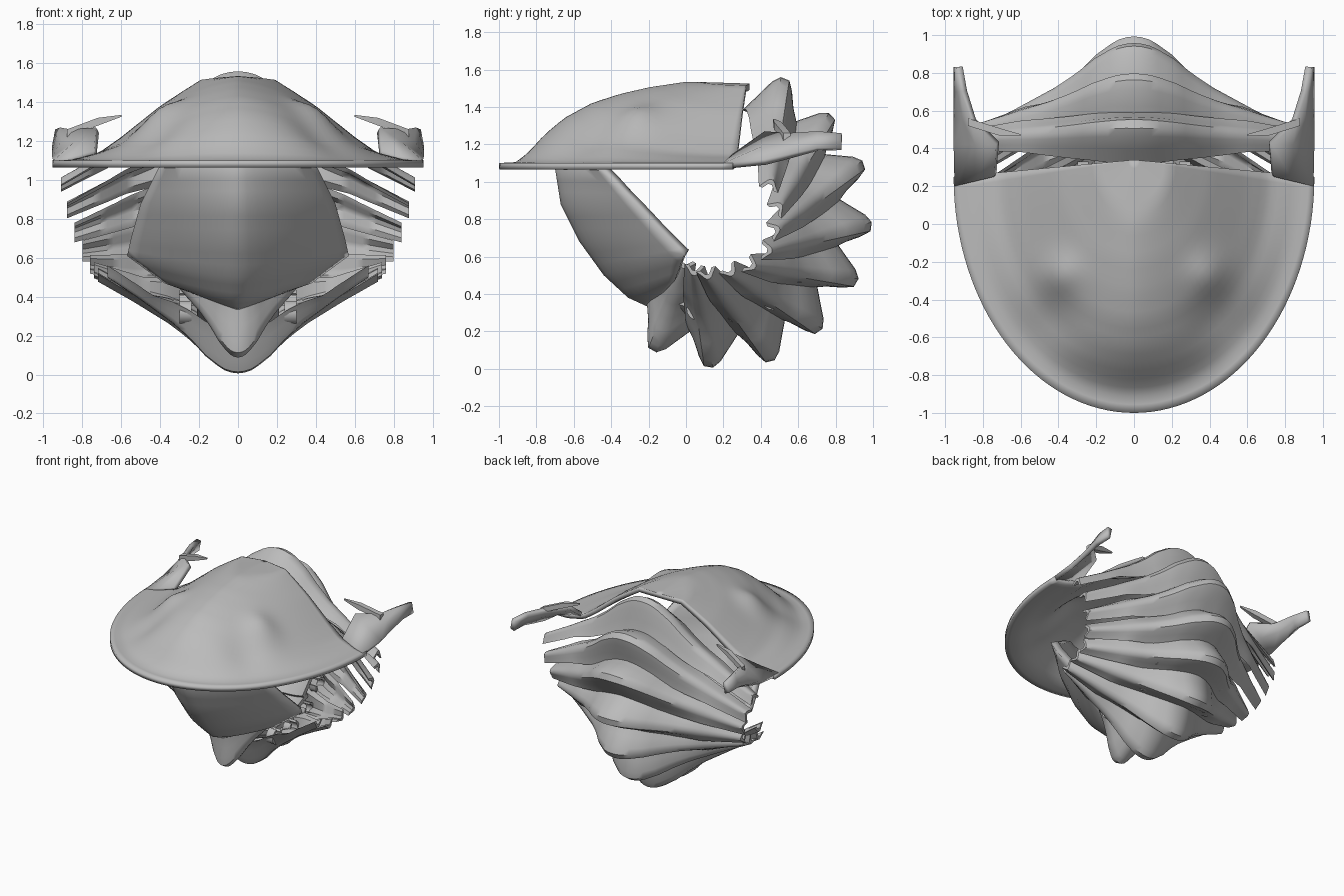
import bpy, bmesh, math
from mathutils import Vector

cube = bpy.data.objects.get("Cube")
if cube:
    bpy.data.objects.remove(cube)

stone = bpy.data.materials.new("stone_grey")
stone.use_nodes = True
stone.diffuse_color = (0.5, 0.5, 0.5, 1)
stone.node_tree.nodes["Principled BSDF"].inputs["Base Color"].default_value = (0.5, 0.5, 0.5, 1)


def lerp_table(table, u):
    """Read a list of (key, value...) rows at u."""
    for a, b in zip(table, table[1:]):
        if u <= b[0]:
            k = (u - a[0]) / (b[0] - a[0])
            return [p + (q - p) * k for p, q in zip(a[1:], b[1:])]
    return list(table[-1][1:])


def add_object(name, bm):
    mesh = bpy.data.meshes.new(name)
    bm.to_mesh(mesh)
    bm.free()
    obj = bpy.data.objects.new(name, mesh)
    bpy.context.collection.objects.link(obj)
    mesh.materials.append(stone)
    bpy.ops.object.select_all(action='DESELECT')
    obj.select_set(True)
    bpy.context.view_layer.objects.active = obj
    bpy.ops.object.shade_smooth_by_angle(angle=math.radians(40))
    return obj


def loft(name, rows, facing=None, thickness=0):
    """Skin rows of points: a capped solid, or a thick shell when facing is given."""
    bm = bmesh.new()
    grid = [[bm.verts.new(p) for p in row] for row in rows]
    n = len(rows[0])
    for a, b in zip(grid, grid[1:]):
        for i in range(n - 1 if facing else n):
            j = (i + 1) % n
            bm.faces.new((a[i], a[j], b[j], b[i]))
    if not facing:
        bm.faces.new(grid[0])
        bm.faces.new(grid[-1])
    bmesh.ops.remove_doubles(bm, verts=bm.verts, dist=0.0005)
    bmesh.ops.recalc_face_normals(bm, faces=bm.faces)
    if facing:
        bm.normal_update()
        if sum(f.normal.dot(Vector(facing)) * f.calc_area() for f in bm.faces) < 0:
            bmesh.ops.reverse_faces(bm, faces=bm.faces)
    obj = add_object(name, bm)
    if thickness:
        mod = obj.modifiers.new("shell", 'SOLIDIFY')
        mod.thickness, mod.offset = thickness, -1


# Head shield: domed fan with a flat rim and two eye swellings
front_curve = [(0, 1.525), (.25, 1.535), (.4, 1.505), (.52, 1.468), (.63, 1.42), (.74, 1.34),
               (.82, 1.25), (.88, 1.16), (.93, 1.105), (1, 1.1)]
side_curve = [(0, 1.525), (.2, 1.515), (.3, 1.455), (.42, 1.38), (.63, 1.22),
              (.75, 1.14), (.9, 1.105), (1, 1.1)]


def head_point(q, a):
    x = q * .955 * math.cos(a)
    y = .34 + q * (-.09 - 1.25 * math.sin(a))
    side = abs(math.cos(a)) ** 1.5
    z = lerp_table(front_curve, q)[0] * (1 - side) + lerp_table(side_curve, q)[0] * side
    eye = (abs(x) - .4) ** 2 + (y + .27) ** 2
    hollow = (abs(x) - .42) ** 2 + (y + .52) ** 2
    z += .05 * math.exp(-eye / .012) - .035 * math.exp(-hollow / .02)
    return (x, y, z)


loft("head_shield", [[head_point(i / 30, math.pi * j / 64) for j in range(65)]
                     for i in range(31)], facing=(0, 0, 1), thickness=.035)

# Cheek spines: outer and inner edge at each station, swept backwards
spine = [((.95, .2, 1.1), (.74, .25, 1.15)), ((.955, .42, 1.12), (.73, .42, 1.27)),
         ((.955, .56, 1.15), (.86, .54, 1.26)), ((.955, .7, 1.18), (.915, .7, 1.27)),
         ((.955, .83, 1.18), (.94, .83, 1.26))]
barb = [((.88, .54, 1.24), .02), ((.72, .49, 1.3), .02), ((.6, .47, 1.33), .005)]
for side, s in (("left", 1), ("right", -1)):
    rows = [[(s * x, y, z) for x, y, z in (o, Vector(o).lerp(Vector(i), .5), i)]
            for o, i in spine]
    loft(side + "_cheek_spine", rows, facing=(s * .7, 0, .7), thickness=.035)
    # Pointed barb at the inner corner of the cheek
    rows = [[(s * x, y + j * h, z + k * h) for j, k in ((-1, -1), (1, -1), (1, 1), (-1, 1))]
            for (x, y, z), h in barb]
    loft(side + "_cheek_barb", rows)

# Body segments: a ridged section swept along an arch from tip to both arm ends
arch = [(0, 0), (.06, .01), (.12, .04), (.25, .18), (.37, .36), (.5, .52), (.75, .77), (1, 1)]
ridge = [(-.15, -.24), (-.1, -.13), (-.06, -.04), (-.025, 0), (.025, 0), (.06, -.05),
         (.1, -.13), (.16, -.22), (.09, -.22), (.03, -.11), (-.03, -.11), (-.09, -.24)]
segments = [((.53, 1.55), (.91, .46, 1.01)), ((.78, 1.35), (.88, .51, .88)),
            ((.95, 1.09), (.84, .50, .75)), ((.99, .76), (.80, .46, .63)),
            ((.91, .46), (.76, .37, .54)), ((.71, .2), (.74, .25, .5)),
            ((.45, .04), (.72, .12, .48)), ((.12, .01), (.67, .04, .5)),
            ((-.18, .1), (.39, -.02, .54))]
hub = Vector((0, .25, .85))
frames = []
for n, (tip, end) in enumerate(segments):
    top, foot = Vector((0, *tip)), Vector((0, *end[1:]))
    out = (top - hub).normalized()
    along = Vector((0, out.z, -out.y))
    frames.append((top, out))
    rows = []
    for i in range(-20, 21):
        u = abs(i) / 20
        base = top.lerp(foot, lerp_table(arch, u)[0])
        wide, tall = 1 - .65 * u, max(.24, 1 - 1.15 * u)
        rows.append([Vector((end[0] * i / 20, 0, 0)) + base + along * t * wide + out * r * tall
                     for t, r in ridge])
    loft("body_segment_%d" % (n + 1), rows)

# Joints between neighbouring segments: inner plates and curled hinges
for n, (a, b) in enumerate(zip(frames, frames[1:])):
    mid = (a[0] + b[0]) / 2
    out = (a[1] + b[1]).normalized()
    along = Vector((0, out.z, -out.y))
    plate = []
    for i in range(-6, 7):
        x = i * .035
        c = mid - out * (.2 + 1.6 * x * x)
        plate.append([Vector((x, 0, 0)) + c + along * t + out * r
                      for t, r in ((-.12, 0), (.12, 0), (.12, -.035), (-.12, -.035))])
    loft("inner_plate_%d" % (n + 1), plate)
    for side, s in (("left", 1), ("right", -1)):
        rows = []
        for k in range(13):
            ang = math.radians(25 * k - 60)
            d = along * math.cos(ang) + out * math.sin(ang)
            c = mid - out * .28
            rows.append([c + d * rad + Vector((s * x, 0, 0))
                         for rad, x in ((.06, .24), (.06, .3), (.042, .3), (.042, .24))])
        loft("%s_hinge_%d" % (side, n + 1), rows)

# Tail shield: centre (y, z), half width, edge (y, z) for each level
tail = [(0, -.62, 1.22, .2, -.54, 1.2), (1, -.70, 1.07, .41, -.44, 1.06),
        (2, -.67, .88, .50, -.27, .88), (3, -.57, .68, .55, -.1, .7),
        (4, -.44, .5, .57, -.01, .61), (5, -.31, .38, .38, -.06, .47),
        (6, -.2, .33, .1, -.16, .37)]
rows = []
for i in range(19):
    cy, cz, w, ey, ez = lerp_table(tail, i / 3)
    row = []
    for j in range(-10, 11):
        k = abs(j / 10) ** 1.45
        row.append((w * j / 10, cy + (ey - cy) * k, cz + (ez - cz) * k))
    rows.append(row)
loft("tail_shield", rows, facing=(0, -1, 0), thickness=.05)
